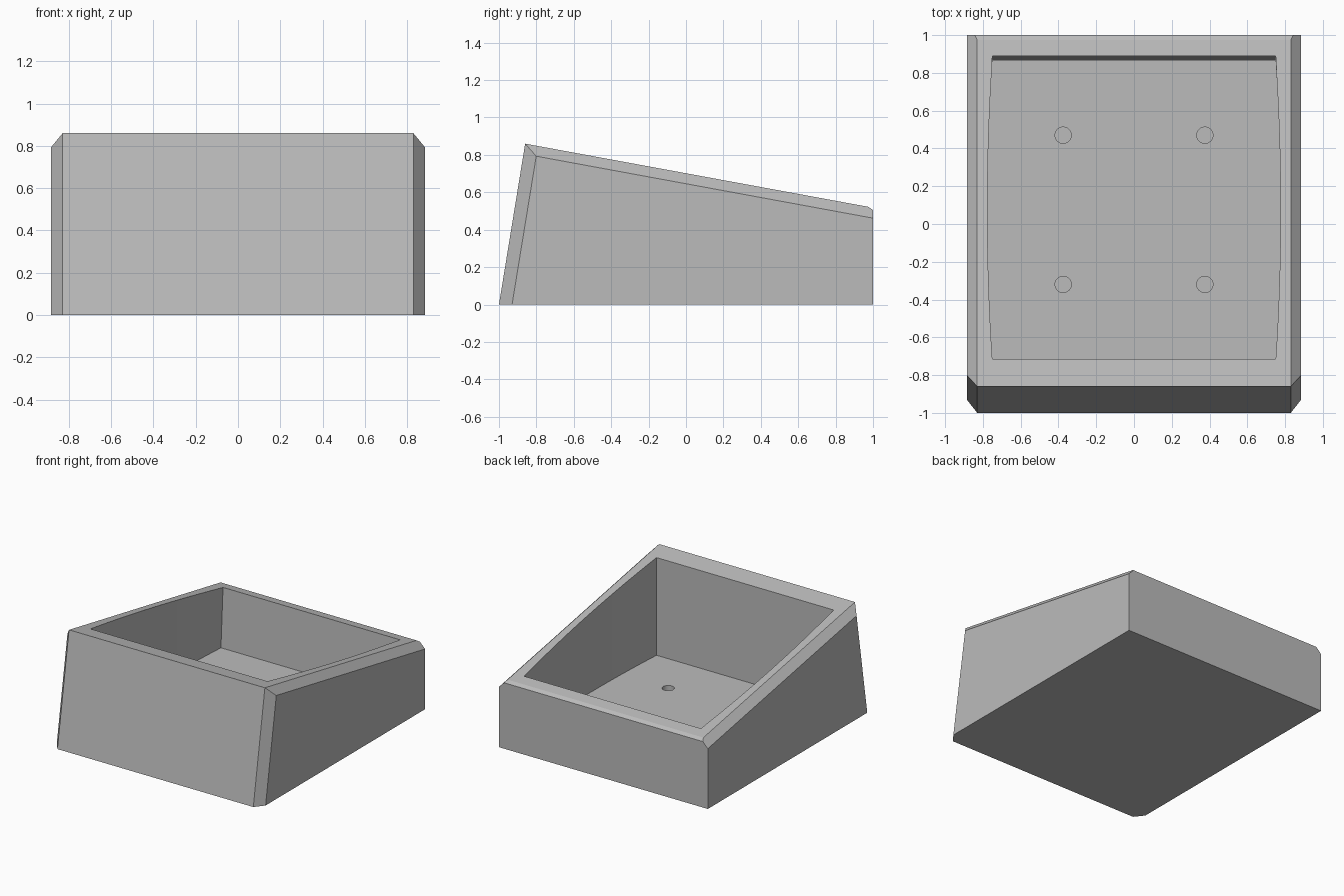
import bpy, bmesh, math
from mathutils import Vector

cube = bpy.data.objects.get("Cube")
if cube:
    bpy.data.objects.remove(cube, do_unlink=True)

grey = bpy.data.materials.new("plain grey")
grey.use_nodes = True
colour = (0.5, 0.5, 0.5, 1)
grey.diffuse_color = colour
grey.node_tree.nodes["Principled BSDF"].inputs["Base Color"].default_value = colour

HALF_WIDTH = 0.885
CHAMFER = 0.055      # width of the side chamfers
SLOPE = 0.184        # fall of the top towards the back
LEAN = 0.163         # lean of the front face
FLOOR = 0.085


def top_z(y):
    return 0.86 - SLOPE * (y + 0.86)


def make_object(name, bm):
    bmesh.ops.recalc_face_normals(bm, faces=bm.faces)
    mesh = bpy.data.meshes.new(name)
    bm.to_mesh(mesh)
    bm.free()
    mesh.materials.append(grey)
    obj = bpy.data.objects.new(name, mesh)
    bpy.context.collection.objects.link(obj)
    return obj


def prism(outline, offset):
    """Extrude a closed outline by an offset vector."""
    bm = bmesh.new()
    face = bm.faces.new([bm.verts.new(p) for p in outline])
    ext = bmesh.ops.extrude_face_region(bm, geom=[face])
    moved = [v for v in ext["geom"] if isinstance(v, bmesh.types.BMVert)]
    bmesh.ops.translate(bm, verts=moved, vec=offset)
    bmesh.ops.recalc_face_normals(bm, faces=bm.faces)
    return bm


def slice_off(bm, point, normal):
    """Remove everything on the normal side of a plane and cap the cut."""
    geom = bm.verts[:] + bm.edges[:] + bm.faces[:]
    cut = bmesh.ops.bisect_plane(bm, geom=geom, dist=1e-5, plane_co=point,
                                 plane_no=normal, clear_outer=True)
    edges = [e for e in cut["geom_cut"] if isinstance(e, bmesh.types.BMEdge)]
    bmesh.ops.contextual_create(bm, geom=edges)
    bmesh.ops.recalc_face_normals(bm, faces=bm.faces)


def subtract(target, cutter):
    cutter.hide_render = True
    mod = target.modifiers.new("cut", "BOOLEAN")
    mod.operation, mod.solver, mod.object = "DIFFERENCE", "EXACT", cutter
    bpy.context.view_layer.objects.active = target
    bpy.ops.object.modifier_apply(modifier=mod.name)
    bpy.data.objects.remove(cutter, do_unlink=True)


# Wedge-shaped body from its side profile
profile = [(-1, 0), (-0.86, 0.86), (0.975, top_z(0.975)), (1, 0.505), (1, 0)]
bm = prism([(-HALF_WIDTH, y, z) for y, z in profile], (2 * HALF_WIDTH, 0, 0))

# Chamfers along the sloping side edges and the leaning front edges
for side in (-1, 1):
    inner = side * (HALF_WIDTH - CHAMFER)
    drop = 0.056
    slice_off(bm, Vector((inner, 0, top_z(0))),
              Vector((side * drop / CHAMFER, SLOPE, 1)))
    setback = 0.07
    slice_off(bm, Vector((inner, -1, 0)),
              Vector((side * setback / CHAMFER, -1, LEAN)))
body = make_object("planter_body", bm)

# Open cavity with gently bowed sides and a sloping back wall
front, back, steps = -0.715, 0.865, 16
side_pts = []
for i in range(steps + 1):
    t = i / steps
    side_pts.append((0.75 + 0.026 * (1 - (2 * t - 1) ** 2),
                     front + t * (back - front)))
outline = [(x, y, FLOOR) for x, y in side_pts]
outline += [(-x, y, FLOOR) for x, y in reversed(side_pts)]
bm = prism(outline, (0, 0, 1))
for v in bm.verts:
    if v.co.z > 0.5 and v.co.y > back - 0.01:
        v.co.y += 0.055
subtract(body, make_object("cavity_cutter", bm))

# Four blind round recesses in the floor
for x in (-0.375, 0.375):
    for y in (-0.32, 0.47):
        bm = bmesh.new()
        bmesh.ops.create_cone(bm, cap_ends=True, segments=32,
                              radius1=0.043, radius2=0.043, depth=0.08)
        bmesh.ops.translate(bm, verts=bm.verts, vec=(x, y, FLOOR))
        subtract(body, make_object("recess_cutter", bm))

bpy.ops.object.select_all(action="DESELECT")
body.select_set(True)
bpy.context.view_layer.objects.active = body
bpy.ops.object.shade_smooth_by_angle(angle=math.radians(15))
